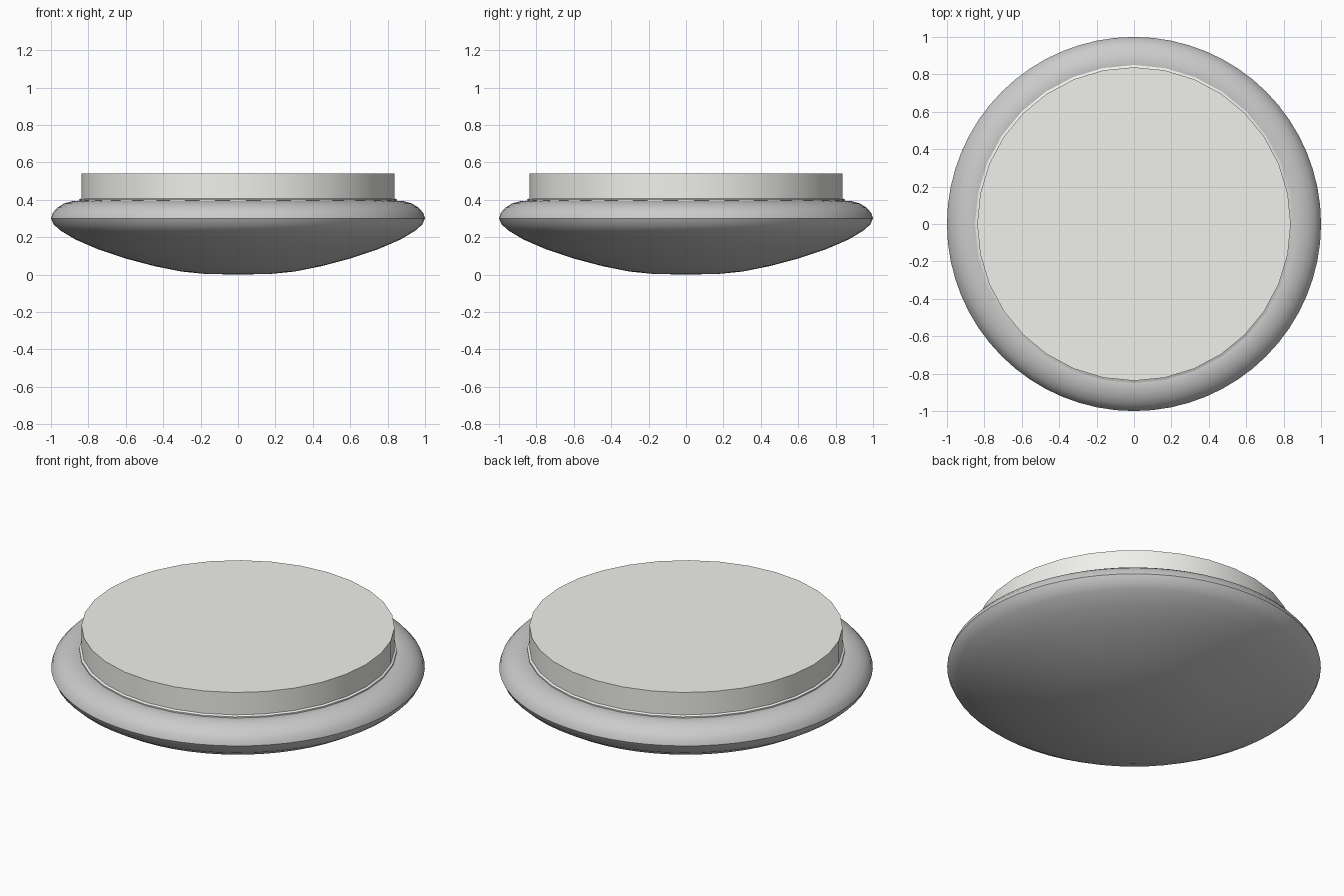
import bpy, bmesh, math

if "Cube" in bpy.data.objects:
    bpy.data.objects.remove(bpy.data.objects["Cube"])


def lathe(name, profile, sides, color=None, angle=40):
    """Revolve an (r, z) profile around z; points on the axis become poles."""
    bm = bmesh.new()
    rings = []
    for r, z in profile:
        if r == 0:
            rings.append([bm.verts.new((0, 0, z))] * sides)
        else:
            rings.append([bm.verts.new((r * math.cos(2 * math.pi * i / sides),
                                        r * math.sin(2 * math.pi * i / sides), z))
                          for i in range(sides)])
    for a, b in zip(rings, rings[1:]):
        for i in range(sides):
            j = (i + 1) % sides
            quad = list(dict.fromkeys((a[i], a[j], b[j], b[i])))
            bm.faces.new(quad)
    bmesh.ops.recalc_face_normals(bm, faces=bm.faces)
    mesh = bpy.data.meshes.new(name)
    bm.to_mesh(mesh)
    bm.free()
    ob = bpy.data.objects.new(name, mesh)
    bpy.context.collection.objects.link(ob)
    if color:
        mat = bpy.data.materials.new(name + "_paint")
        mat.diffuse_color = color
        mat.use_nodes = True
        mat.node_tree.nodes["Principled BSDF"].inputs["Base Color"].default_value = mat.diffuse_color
        mesh.materials.append(mat)
    bpy.ops.object.select_all(action='DESELECT')
    ob.select_set(True)
    bpy.context.view_layer.objects.active = ob
    bpy.ops.object.shade_smooth_by_angle(angle=math.radians(angle))
    return ob


# Shallow rounded diffuser bowl with a rolled rim
lathe("diffuser_bowl", [
    (0, 0), (0.18, 0.004), (0.30, 0.016), (0.45, 0.046), (0.60, 0.086),
    (0.75, 0.136), (0.87, 0.188), (0.95, 0.236), (0.985, 0.268), (1.0, 0.30),
    (0.99, 0.33), (0.965, 0.358), (0.93, 0.38), (0.89, 0.392), (0.845, 0.395),
    (0.83, 0.39)], 64)

# Round mounting plate with a thin flange where it meets the bowl
lathe("mounting_plate", [
    (0, 0.38), (0.85, 0.38), (0.85, 0.402), (0.838, 0.408),
    (0.838, 0.54), (0, 0.54)], 32, (0.87, 0.88, 0.84, 1), 30)
